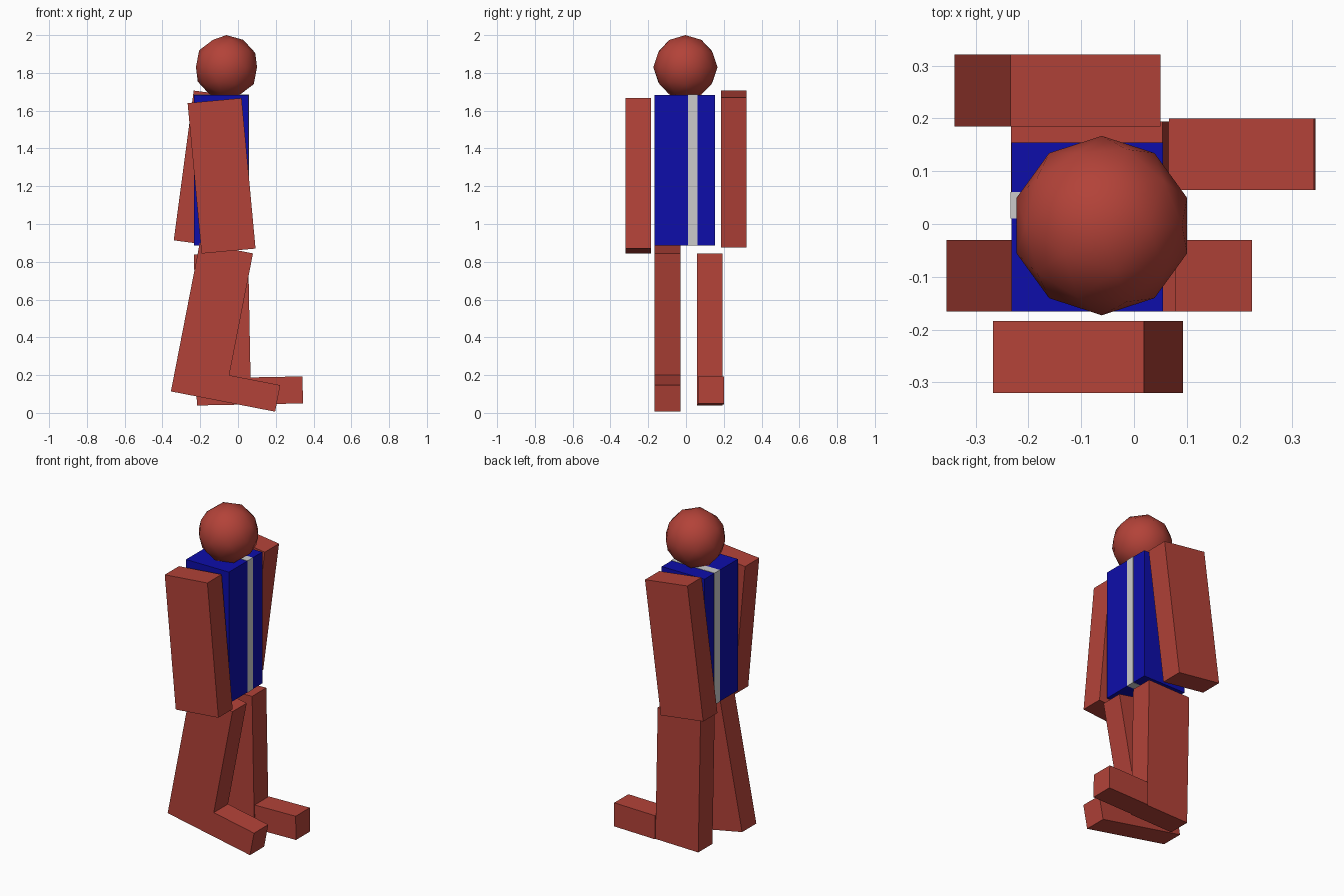
import bpy
from math import radians
from mathutils import Matrix, Vector

if "Cube" in bpy.data.objects:
    bpy.data.objects.remove(bpy.data.objects["Cube"])


def material(name, rgb):
    mat = bpy.data.materials.new(name)
    mat.diffuse_color = (*rgb, 1)
    mat.use_nodes = True
    mat.node_tree.nodes["Principled BSDF"].inputs["Base Color"].default_value = mat.diffuse_color
    return mat


RED = material("red", (0.45, 0.055, 0.04))
BLUE = material("blue", (0.004, 0.004, 0.40))


def box(name, lo, hi, mat=None, pivot=(0, 0, 0), tilt=0):
    """Box between two corners, tilted about y and then moved to the pivot."""
    lo, hi = Vector(lo), Vector(hi)
    bpy.ops.mesh.primitive_cube_add(size=1)
    ob = bpy.context.object
    ob.name = name
    place = Matrix.Translation(pivot) @ Matrix.Rotation(radians(tilt), 4, 'Y')
    ob.data.transform(place @ Matrix.Translation((lo + hi) / 2)
                      @ Matrix.Diagonal((*(hi - lo), 1)))
    if mat:
        ob.data.materials.append(mat)
    return ob


# limb half sizes: depth, thickness, length
HX, HY, HZ = 0.1435, 0.068, 0.40


def limb(name, pivot, tilt):
    box(name, (-HX, -HY, -HZ), (HX, HY, HZ), RED, pivot, tilt)


def leg(side, pivot, tilt, foot_shift):
    limb(side + "_leg", pivot, tilt)
    # foot sticks out of the lower leg
    box(side + "_foot", (HX, foot_shift - HY, -HZ),
        (HX + 0.275, foot_shift + HY, -HZ + 0.143), RED, pivot, tilt)


# torso with a stripe running around it
box("torso", (-0.232, -0.166, 0.887), (0.055, 0.154, 1.683), BLUE)
box("stripe", (-0.234, 0.01, 0.886), (0.057, 0.061, 1.685))

# swinging arms
limb("right_arm", (-0.087, -0.252, 1.255), -5.3)
limb("left_arm", (-0.145, 0.253, 1.291), 7.6)

# striding legs
leg("right", (-0.138, -0.098, 0.479), 11, 0)
leg("left", (-0.082, 0.126, 0.442), -1.1, 0.006)

# head
bpy.ops.mesh.primitive_ico_sphere_add(subdivisions=2, radius=0.17,
                                      location=(-0.061, -0.003, 1.83))
head = bpy.context.object
head.name = "head"
head.data.materials.append(RED)
bpy.ops.object.shade_smooth()
